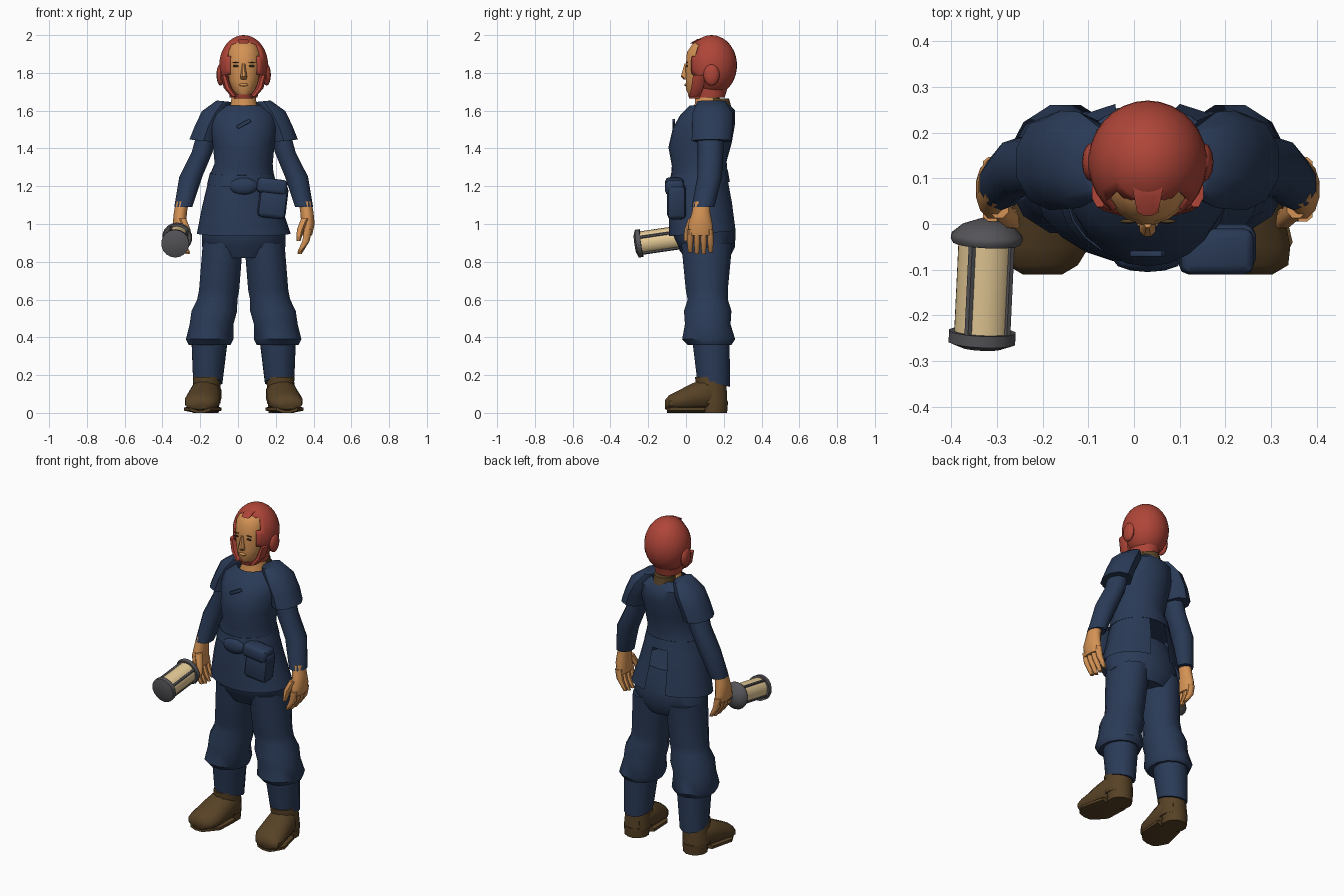
import bpy, bmesh, math
from mathutils import Vector, Matrix

default_cube = bpy.data.objects.get("Cube")
if default_cube:
    bpy.data.objects.remove(default_cube)


def material(name, red, green, blue):
    mat = bpy.data.materials.new(name)
    mat.use_nodes = True
    colour = (red, green, blue, 1)
    mat.diffuse_color = colour
    mat.node_tree.nodes["Principled BSDF"].inputs["Base Color"].default_value = colour
    return mat


NAVY = material("navy cloth", .023, .043, .095)
SKIN = material("skin", .66, .29, .09)
RED = material("red hair", .43, .06, .04)
BROWN = material("brown leather", .095, .054, .019)
GREY = material("dark metal", .09, .09, .1)
CREAM = material("cream glass", .82, .62, .32)
DARK = material("dark eyes", .03, .02, .01)
MID = .03  # plane of symmetry of the body


def finish(name, bm, mat, drop=None, place=None):
    """Remove unwanted faces, then turn the bmesh into a smooth shaded object."""
    if drop:
        unwanted = [face for face in bm.faces if drop(face.calc_center_median())]
        bmesh.ops.delete(bm, geom=unwanted, context='FACES')
    bmesh.ops.recalc_face_normals(bm, faces=bm.faces)
    mesh = bpy.data.meshes.new(name)
    bm.to_mesh(mesh)
    bm.free()
    mesh.materials.append(mat)
    part = bpy.data.objects.new(name, mesh)
    bpy.context.collection.objects.link(part)
    if place:
        part.matrix_world = place
    bpy.ops.object.select_all(action='DESELECT')
    bpy.context.view_layer.objects.active = part
    part.select_set(True)
    bpy.ops.object.shade_smooth_by_angle(angle=math.radians(45))
    return part


def loft(name, mat, rings, side=1, count=12, upright=True, cap=True, lean=0, dip=0, drop=None, place=None, origin=MID):
    """Skin over elliptical rings: offset from the middle, y, z, half width, half depth."""
    bm = bmesh.new()
    loops = []
    for offset, y, z, wide, deep in rings:
        loop = []
        for step in range(count):
            angle = math.tau * (step + .5) / count
            across, along = wide * math.cos(angle), deep * math.sin(angle)
            if upright:
                shift = Vector((across, along, lean * side * across + dip * along))
            else:
                shift = Vector((across, 0, along))
            loop.append(bm.verts.new(Vector((origin + side * offset, y, z)) + shift))
        loops.append(loop)
    for lower, upper in zip(loops, loops[1:]):
        for step in range(count):
            after = (step + 1) % count
            bm.faces.new((lower[step], lower[after], upper[after], upper[step]))
    if cap:
        bm.faces.new(loops[0])
        bm.faces.new(loops[-1])
    return finish(name, bm, mat, drop, place)


def ball(name, mat, centre, radii, segments=12, drop=None):
    bm = bmesh.new()
    bmesh.ops.create_uvsphere(bm, u_segments=segments, v_segments=segments * 2 // 3, radius=1)
    bmesh.ops.scale(bm, vec=radii, verts=bm.verts)
    bmesh.ops.translate(bm, vec=centre, verts=bm.verts)
    return finish(name, bm, mat, drop)


def box(name, mat, centre, size, turn):
    bm = bmesh.new()
    bmesh.ops.create_cube(bm, size=1)
    bmesh.ops.scale(bm, vec=size, verts=bm.verts)
    bmesh.ops.bevel(bm, geom=bm.edges[:], offset=min(size) / 4, segments=2, affect='EDGES', profile=.5)
    return finish(name, bm, mat, place=Matrix.Translation(centre) @ Matrix.Rotation(turn, 4, 'Y'))


def back_slit(centre):
    return centre.z < 1.2 and centre.y > .2 and abs(centre.x - MID) < .04


def face_opening(centre):
    return centre.y < .075 and abs(centre.x - MID) < .083 and centre.z < 1.958


# Tunic with a slit at the back of the skirt, over the seat of the trousers
loft("tunic", NAVY, [
    (0, .09, .95, .25, .18), (-.01, .08, 1.1, .21, .17), (-.01, .07, 1.26, .17, .15),
    (0, .07, 1.32, .155, .145), (0, .075, 1.42, .165, .168), (0, .095, 1.52, .18, .165),
    (0, .115, 1.59, .17, .145), (0, .12, 1.635, .1, .1)],
    count=22, cap=False, dip=.08, drop=back_slit)
loft("trouser_seat", NAVY, [
    (0, .09, 1.1, .18, .14), (0, .09, .97, .225, .172),
    (0, .11, .88, .225, .15), (0, .11, .82, .14, .12)], count=18)
loft("sash", NAVY, [(-.01, .07, 1.21, .185, .162), (-.01, .07, 1.27, .17, .152)], count=22, dip=.08)
ball("sash_knot", NAVY, (MID, -.08, 1.2), (.075, .025, .045))
box("belt_pouch", NAVY, (.185, -.05, 1.12), (.15, .1, .18), turn=.12)
box("pouch_flap", NAVY, (.18, -.06, 1.2), (.16, .1, .08), turn=.12)
box("chest_lace", NAVY, (MID, -.065, 1.53), (.08, .015, .02), turn=-.5)
loft("collar_lining", BROWN, [(0, .165, 1.59, .065, .085), (0, .16, 1.665, .06, .07)])

for side, word in ((1, "left_"), (-1, "right_")):
    # Arm: loose short sleeve over a long one
    loft(word + "short_sleeve", NAVY, [
        (.213, .135, 1.44, .078, .105), (.19, .14, 1.51, .073, .108),
        (.15, .14, 1.59, .075, .105), (.105, .135, 1.65, .04, .075)], side, count=10, lean=.1)
    loft(word + "long_sleeve", NAVY, [
        (.19, .13, 1.5, .055, .07), (.22, .13, 1.38, .058, .068),
        (.28, .125, 1.25, .064, .065), (.32, .09, 1.09, .05, .06)], side, count=10)

    # Hand with hanging, slightly curled fingers
    loft(word + "palm", SKIN, [
        (.325, .085, 1.12, .035, .045), (.335, .08, 1.06, .036, .05),
        (.34, .076, 1, .037, .066), (.335, .076, .94, .028, .066)], side)
    for finger in range(4):
        y = .022 + .036 * finger
        loft(f"{word}finger_{finger + 1}", SKIN, [
            (.34, y, .97, .022, .018), (.33, y, .91, .021, .018),
            (.295, y, .835 + .01 * abs(finger - 1.5), .012, .012)], side, count=8)
    loft(word + "thumb", SKIN, [
        (.325, .035, 1.03, .022, .024), (.3, .01, .97, .02, .02),
        (.29, 0, .91, .012, .012)], side, count=8)

    # Trouser leg gathered into a flared cuff below the knee
    loft(word + "trouser_leg", NAVY, [
        (.11, .11, .9, .11, .14), (.13, .11, .65, .11, .115), (.14, .115, .6, .11, .11),
        (.155, .115, .54, .125, .13), (.17, .115, .47, .12, .125),
        (.18, .12, .39, .13, .145), (.18, .125, .36, .115, .12)], side)
    loft(word + "trouser_shin", NAVY, [
        (.18, .13, .4, .1, .105), (.19, .145, .16, .08, .09)], side, dip=-.25)

    # Boot: shaft, foot with a flattened underside, heel
    loft(word + "boot_shaft", BROWN, [
        (.2, .14, .05, .08, .082), (.195, .13, .19, .073, .085)], side)
    loft(word + "boot_foot", BROWN, [
        (.195, .2, .085, .05, .06), (.2, .12, .1, .085, .09), (.21, .03, .08, .09, .078),
        (.22, -.05, .06, .095, .055), (.23, -.09, .05, .08, .045),
        (.23, -.11, .045, .045, .025)], side, upright=False)
    loft(word + "boot_sole", BROWN, [
        (.2, .1, .02, .09, .021), (.22, -.04, .02, .105, .021),
        (.23, -.1, .02, .06, .021)], side, upright=False, count=8)
    loft(word + "boot_heel", BROWN, [(.2, .15, 0, .07, .07), (.2, .15, .06, .075, .075)], side)

    # Features of each side of the head
    eye_x = MID + side * .042
    ball(word + "eye", DARK, (eye_x, .005, 1.836), (.016, .004, .006))
    ball(word + "eyebrow", BROWN, (eye_x, .006, 1.856), (.02, .004, .003))
    ball(word + "hair_coil", RED, (MID + side * .122, .135, 1.79), (.022, .043, .058))
    loft(word + "hair_lock", RED, [
        (.05, .045, 1.675, .018, .03), (.085, .06, 1.72, .022, .035),
        (.105, .07, 1.79, .018, .035)], side, count=8)

# Neck, head and face
loft("neck", SKIN, [(0, .12, 1.59, .09, .09), (0, .115, 1.64, .07, .07), (0, .11, 1.74, .06, .06)])
loft("head", SKIN, [
    (0, .05, 1.68, .03, .035), (0, .07, 1.71, .06, .07), (0, .085, 1.76, .08, .087),
    (0, .095, 1.83, .093, .098), (0, .1, 1.91, .09, .096),
    (0, .11, 1.955, .07, .075), (0, .12, 1.98, .035, .04)], count=20)
loft("nose", SKIN, [
    (0, 0, 1.765, .016, .012), (0, -.008, 1.78, .019, .021), (0, 0, 1.85, .008, .008)], count=8)
ball("lips", SKIN, (MID, 0, 1.737), (.024, .009, .008))

# Hair: thick shell open round the face, fringe tuft, bands at the nape and jaw
hair = ball("hair", RED, (MID, .135, 1.84), (.13, .135, .16), segments=30, drop=face_opening)
shell = hair.modifiers.new("thickness", 'SOLIDIFY')
shell.thickness = .014
loft("fringe_tuft", RED, [(0, .03, 1.955, .025, .012), (0, .08, 1.98, .035, .02)], count=8)
loft("nape_band", RED, [(0, .125, 1.67, .075, .08), (0, .125, 1.72, .08, .095)],
     count=18, cap=False, drop=lambda centre: centre.y < .06)
loft("jaw_band", RED, [(0, .07, 1.665, .052, .055), (0, .07, 1.685, .06, .062)])

# Lantern, lying along its own axis with the dome towards the hand
front, back = Vector((-.333, -.265, .895)), Vector((-.32, .01, .935))
axis = back - front
lie = Matrix.Translation(front) @ axis.to_track_quat('Z', 'Y').to_matrix().to_4x4()


def lathe(name, mat, profile, x=0, y=0, count=18):
    rings = [(x, y, height, radius, radius) for height, radius in profile]
    return loft(name, mat, rings, count=count, place=lie, origin=0)


lathe("lantern_base", GREY, [(-.006, .045), (.005, .074), (.03, .074)])
lathe("lantern_glass", CREAM, [(.03, .062), (.24, .062)])
lathe("lantern_dome", GREY, [(.225, .074), (.235, .08), (.245, .078), (.265, .055), (.28, .015)])
for post in range(4):
    angle = math.tau * (post + 2 / 3) / 4
    lathe(f"lantern_post_{post + 1}", GREY, [(.025, .009), (.235, .009)],
          x=.062 * math.cos(angle), y=.062 * math.sin(angle), count=6)
loft("lantern_handle", GREY, [(-.35, 0, .935, .01, .01), (-.33, .13, .925, .01, .01)],
     upright=False, count=8)
